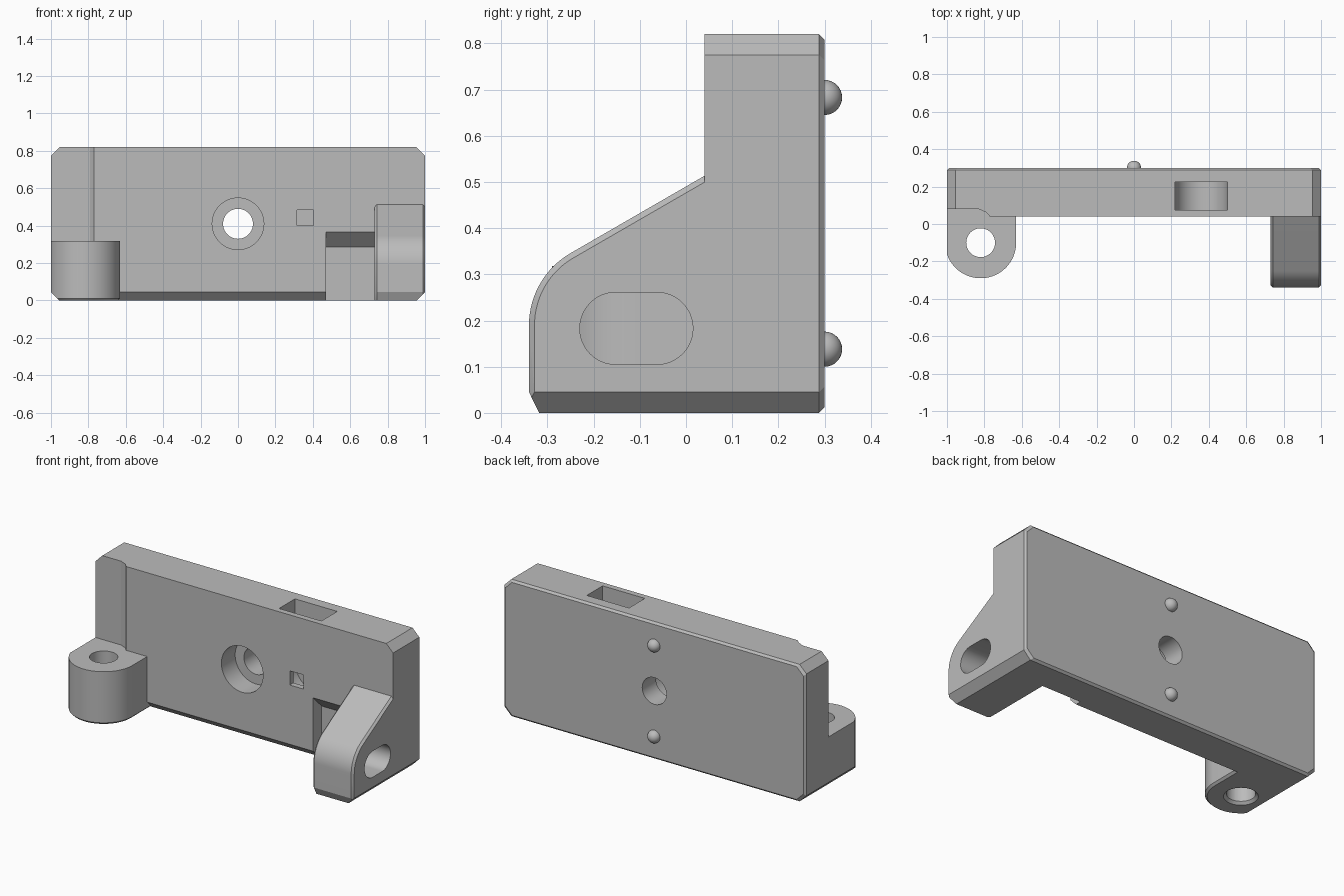
import bpy, bmesh
from math import radians, cos, sin, tan

cube = bpy.data.objects.get("Cube")
if cube:
    bpy.data.objects.remove(cube, do_unlink=True)

grey = bpy.data.materials.new("plain_grey")
grey.use_nodes = True
grey.diffuse_color = (0.5, 0.5, 0.5, 1)
for node in grey.node_tree.nodes:
    if node.type == "BSDF_PRINCIPLED":
        node.inputs["Base Color"].default_value = (0.5, 0.5, 0.5, 1)


def arc(cx, cy, r, start, end, steps=24):
    angles = [radians(start + (end - start) * i / steps) for i in range(steps + 1)]
    return [(cx + r * cos(a), cy + r * sin(a)) for a in angles]


def circle(cx, cy, r, steps=64):
    return arc(cx, cy, r, 0, 360, steps)[:-1]


def rect(x0, y0, x1, y1):
    return [(x0, y0), (x1, y0), (x1, y1), (x0, y1)]


def loft(name, axis, *sections):
    """Solid through (position, outline) sections along an axis."""
    place = {"x": lambda t, p, q: (t, p, q),
             "y": lambda t, p, q: (p, t, q),
             "z": lambda t, p, q: (p, q, t)}[axis]
    bm = bmesh.new()
    rings = [[bm.verts.new(place(t, p, q)) for p, q in pts] for t, pts in sections]
    for a, b in zip(rings, rings[1:]):
        for i in range(len(a)):
            j = (i + 1) % len(a)
            bm.faces.new((a[i], a[j], b[j], b[i]))
    bm.faces.new(rings[0])
    bm.faces.new(rings[-1])
    bmesh.ops.recalc_face_normals(bm, faces=bm.faces[:])
    mesh = bpy.data.meshes.new(name)
    bm.to_mesh(mesh)
    bm.free()
    mesh.materials.append(grey)
    obj = bpy.data.objects.new(name, mesh)
    bpy.context.collection.objects.link(obj)
    return obj


def prism(name, axis, pts, a, b):
    return loft(name, axis, (a, pts), (b, pts))


def select(obj):
    bpy.ops.object.select_all(action="DESELECT")
    obj.select_set(True)
    bpy.context.view_layer.objects.active = obj


def combine(target, operation, *others):
    select(target)
    for other in others:
        other.hide_render = True
        mod = target.modifiers.new("combine", "BOOLEAN")
        mod.operation = operation
        mod.solver = "EXACT"
        mod.object = other
        bpy.ops.object.modifier_apply(modifier=mod.name)
        bpy.data.objects.remove(other, do_unlink=True)


HEIGHT, FRONT, BACK = 0.82, 0.04, 0.30
CORNER, EDGE = 0.045, 0.012


def plate_outline(d):
    c = CORNER
    x, lo, hi = 1 - d, d, HEIGHT - d
    return [(-x + c, lo), (x - c, lo), (x, lo + c), (x, hi - c),
            (x - c, hi), (-x + c, hi), (-x, hi - c), (-x, lo + c)]


# Main plate with clipped corners and a bevelled back
plate = loft("mount_body", "y", (FRONT, plate_outline(0)),
             (BACK - EDGE, plate_outline(0)), (BACK, plate_outline(EDGE)))

# Counterbored centre hole, sensor slot with window, lower pocket and reliefs
slot = arc(0.36, 0.44, 0.14, 180, 360) + [(0.50, 0.9), (0.22, 0.9)]
combine(plate, "DIFFERENCE",
        prism("bore_cutter", "y", circle(0, 0.41, 0.08), -0.1, 0.5),
        prism("counterbore_cutter", "y", circle(0, 0.41, 0.138), -0.1, 0.17),
        prism("slot_cutter", "y", slot, 0.075, 0.225),
        prism("window_cutter", "y", rect(0.315, 0.40, 0.405, 0.485), -0.1, 0.15),
        prism("pocket_cutter", "x",
              [(0, 0.405), (0.12, 0.285), (0.12, -0.1), (0, -0.1)], 0.47, 0.73),
        prism("bottom_edge_cutter", "x",
              [(0, 0.085), (0.095, -0.01), (0, -0.01)], -1.1, 1.1),
        prism("screw_relief_cutter", "z",
              [(-1.1, 0), (-0.71, 0), (-0.77, 0.04), (-0.79, 0.062),
               (-0.83, 0.08), (-1.1, 0.08)], 0.318, 1))


def corner_cutter(side):
    pts = [(side * x, z) for x, z in
           [(0.945, -0.01), (1.01, 0.055), (1.01, -0.01)]]
    return prism("corner_cutter", "y", pts, -1, 0.5)


# Screw lug on the right side
def lug_outline(d):
    r = 0.19 - d
    nose = [(max(x, -1), y) for x, y in arc(-0.82, -0.1, r, 180, 360, 48)]
    return [(-1, 0.15)] + nose + [(-0.82 + r, 0.15)]


lug = loft("screw_lug", "z", (0, lug_outline(EDGE)),
           (EDGE, lug_outline(0)), (0.318, lug_outline(0)))
combine(lug, "DIFFERENCE", corner_cutter(-1),
        prism("lug_hole_cutter", "z", circle(-0.82, -0.1, 0.077), -0.1, 0.5),
        loft("countersink_cutter", "z",
             (-0.01, circle(-0.82, -0.1, 0.102)), (0.02, circle(-0.82, -0.1, 0.072))))


# Curved arm on the left side, bevelled along both edges
def arm_outline(d):
    front, r = -0.34 + d, 0.18 - d
    curve = arc(-0.16, 0.19, r, 180, 120, 16)
    y, z = curve[-1]
    end = 0.12
    return ([(end, 0), (front + 0.022, 0), (front, CORNER)] + curve
            + [(end, z + (end - y) * tan(radians(30)))])


arm = loft("side_arm", "x", (0.73, arm_outline(EDGE)), (0.73 + EDGE, arm_outline(0)),
           (1 - EDGE, arm_outline(0)), (1, arm_outline(EDGE)))
oblong = arc(-0.152, 0.183, 0.078, 90, 270) + arc(-0.063, 0.183, 0.078, -90, 90)
combine(arm, "DIFFERENCE", corner_cutter(1),
        prism("oblong_cutter", "x", oblong, 0.5, 1.2))

combine(plate, "UNION", lug, arm)
select(plate)
bpy.ops.object.shade_smooth_by_angle(angle=radians(20))

# Locating bumps on the back
for label, z in (("lower", 0.138), ("upper", 0.683)):
    bpy.ops.mesh.primitive_uv_sphere_add(segments=32, ring_count=16, radius=0.038,
                                         location=(0, BACK, z))
    bump = bpy.context.object
    bump.name = label + "_locating_bump"
    bump.data.materials.append(grey)
    bpy.ops.object.shade_smooth()
